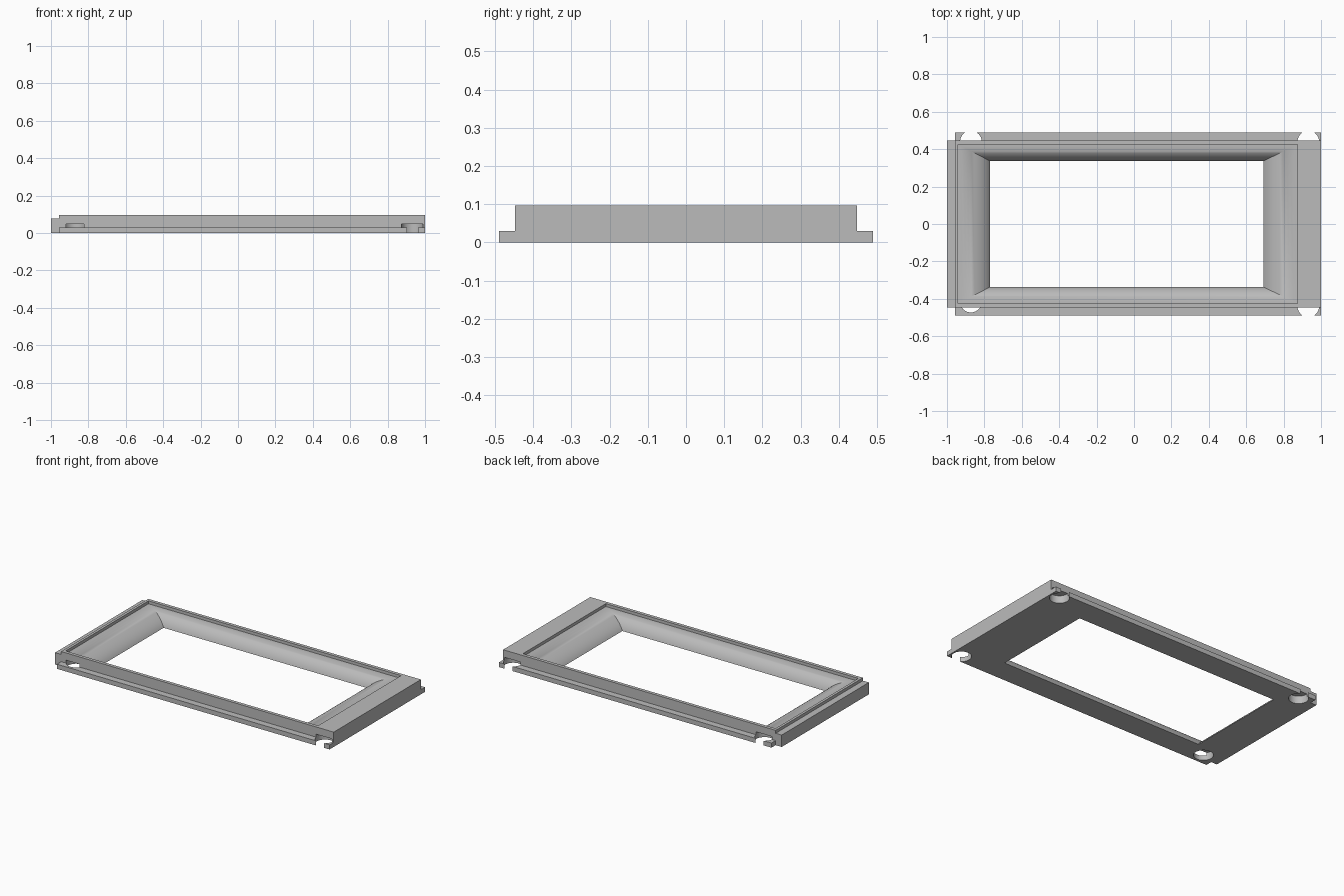
import bpy, bmesh, math

default = bpy.data.objects.get("Cube")
if default:
    bpy.data.objects.remove(default, do_unlink=True)

grey = bpy.data.materials.new("plain grey")
grey.use_nodes = True
COLOUR = (0.5, 0.5, 0.5, 1)
grey.diffuse_color = COLOUR
grey.node_tree.nodes["Principled BSDF"].inputs["Base Color"].default_value = COLOUR


def loft(name, rings):
    """Closed solid skinned through rings of equal point count."""
    bm = bmesh.new()
    loops = [[bm.verts.new(p) for p in ring] for ring in rings]
    for a, b in zip(loops, loops[1:]):
        for i in range(len(a)):
            j = (i + 1) % len(a)
            bm.faces.new((a[i], a[j], b[j], b[i]))
    bm.faces.new(loops[0])
    bm.faces.new(loops[-1])
    bmesh.ops.recalc_face_normals(bm, faces=bm.faces)
    mesh = bpy.data.meshes.new(name)
    bm.to_mesh(mesh)
    bm.free()
    mesh.materials.append(grey)
    obj = bpy.data.objects.new(name, mesh)
    bpy.context.collection.objects.link(obj)
    return obj


def rect(x0, x1, y, z):
    return [(x0, -y, z), (x1, -y, z), (x1, y, z), (x0, y, z)]


def combine(target, tool, operation):
    bpy.context.view_layer.objects.active = target
    mod = target.modifiers.new(operation, 'BOOLEAN')
    mod.operation, mod.solver, mod.object = operation, 'EXACT', tool
    bpy.ops.object.modifier_apply(modifier=mod.name)
    bpy.data.objects.remove(tool, do_unlink=True)


# Frame body with a low flange along both long sides
WIDTH, FLANGE, TOP, STEP = 0.447, 0.49, 0.096, 0.077
profile = [(-FLANGE, 0), (FLANGE, 0), (FLANGE, 0.03), (WIDTH, 0.03),
           (WIDTH, TOP), (-WIDTH, TOP), (-WIDTH, 0.03), (-FLANGE, 0.03)]
frame = loft("frame", [[(x, y, z) for y, z in profile] for x in (-0.957, 1)])

# Lower lip at the narrow end
lip = loft("end_lip", [rect(-1, -0.957, WIDTH, z) for z in (0, STEP)])
combine(frame, lip, 'UNION')

# Recess, then a rounded slope down to the window opening
rings = [rect(-0.94, 0.873, 0.425, z) for z in (0.15, STEP)]
END, STEPS = math.radians(70), 12
for i in range(1, STEPS + 1):
    t = END * i / STEPS
    k = math.sin(t) / math.sin(END)
    drop = (1 - math.cos(t)) / (1 - math.cos(END))
    rings.append(rect(-0.94 + 0.17 * k, 0.873 - 0.18 * k, 0.425 - 0.088 * k, STEP * (1 - drop)))
rings.append(rect(-0.77, 0.693, 0.337, -0.05))
combine(frame, loft("window_cutter", rings), 'DIFFERENCE')

# Round pockets at the four corners, cut from below
for x, y in ((-0.872, -0.415), (-0.872, 0.44), (0.932, -0.44), (0.932, 0.44)):
    circle = [(x + 0.058 * math.cos(a), y + 0.058 * math.sin(a))
              for a in (math.tau * i / 40 for i in range(40))]
    pocket = loft("pocket_cutter", [[(u, v, z) for u, v in circle] for z in (-0.05, 0.049)])
    combine(frame, pocket, 'DIFFERENCE')

bpy.ops.object.select_all(action='DESELECT')
frame.select_set(True)
bpy.context.view_layer.objects.active = frame
bpy.ops.object.shade_smooth_by_angle(angle=math.radians(30))
